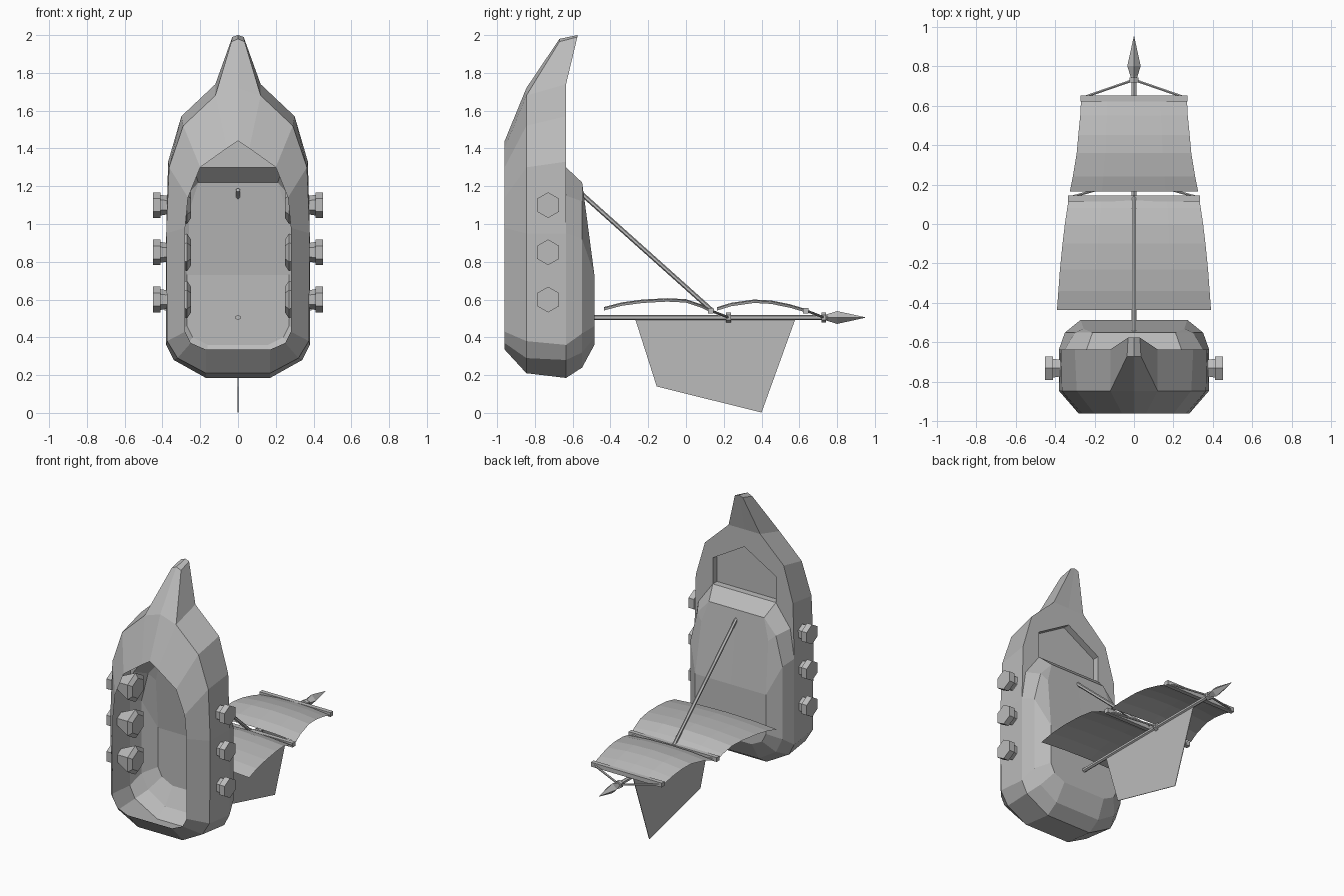
import bpy, bmesh, math
from mathutils import Vector

if "Cube" in bpy.data.objects:
    bpy.data.objects.remove(bpy.data.objects["Cube"])

grey = bpy.data.materials.new("plain grey")
grey.use_nodes = True
grey.diffuse_color = (0.5, 0.5, 0.5, 1)
grey.node_tree.nodes["Principled BSDF"].inputs["Base Color"].default_value = (0.5, 0.5, 0.5, 1)


def make(name, polys, mirror=False):
    """Object from polygons given as point lists; shared points are merged."""
    bm = bmesh.new()
    for poly in polys:
        pts = [Vector(p) for p in poly]
        pts = [p for i, p in enumerate(pts) if (p - pts[i - 1]).length > 1e-5]
        if len(pts) > 2:
            bm.faces.new([bm.verts.new(p) for p in pts])
    if mirror:
        copy = bmesh.ops.duplicate(bm, geom=bm.verts[:] + bm.faces[:])["geom"]
        for v in copy:
            if isinstance(v, bmesh.types.BMVert):
                v.co.x *= -1
    bmesh.ops.remove_doubles(bm, verts=bm.verts[:], dist=1e-4)
    bmesh.ops.recalc_face_normals(bm, faces=bm.faces[:])
    mesh = bpy.data.meshes.new(name)
    bm.to_mesh(mesh)
    bm.free()
    mesh.materials.append(grey)
    ob = bpy.data.objects.new(name, mesh)
    bpy.context.collection.objects.link(ob)
    return ob


def strip(a, b):
    """Quads between two point rows of equal length."""
    return [[a[i], a[i + 1], b[i + 1], b[i]] for i in range(len(a) - 1)]


def lathe(name, origin, axis, profile, sides, turn=0.0):
    """Faceted solid along an axis, from (distance, radius) pairs."""
    axis = Vector(axis).normalized()
    up = Vector((0, 0, 1))
    side = axis.cross(up).normalized()
    up = side.cross(axis)
    rings = []
    for d, r in profile:
        ring = []
        for i in range(sides + 1):
            t = turn + math.tau * (i % sides) / sides
            ring.append(Vector(origin) + axis * d + (up * math.cos(t) + side * math.sin(t)) * r)
        rings.append(ring)
    polys = [q for a, b in zip(rings, rings[1:]) for q in strip(a, b)]
    polys += [rings[0][:-1], rings[-1][:-1]]
    return make(name, polys)


def rod(name, a, b, r, sides=6, turn=0.0):
    a, b = Vector(a), Vector(b)
    return lathe(name, a, b - a, [(0, r), ((b - a).length, r)], sides, turn)


def level(y, pts):
    return [(x, y, z) for x, z in pts]


# Hull half-outlines, from the stern at the bottom up to the bow
keel = level(-.96, [(0, .335), (.17, .335), (.25, .37), (.28, .43), (.28, .98),
                    (.265, 1.14), (.20, 1.30), (.06, 1.40)])
bilge = level(-.845, [(0, .21), (.17, .21), (.32, .29), (.375, .38), (.38, .95),
                      (.365, 1.30), (.29, 1.52), (.12, 1.68)])
gunwale = level(-.635, [(0, .185), (.17, .185), (.34, .28), (.38, .36), (.38, .95),
                        (.37, 1.33), (.30, 1.57), (.12, 1.74)])
coaming = gunwale[:5] + level(-.635, [(.35, 1.15), (.24, 1.30)])
deck_rim = level(-.55, [(0, .24), (.17, .24), (.30, .32), (.35, .42), (.35, .92),
                        (.30, 1.12), (.21, 1.22)])
deck = level(-.485, [(0, .36), (.16, .36), (.24, .40), (.27, .46), (.27, .73)])
deck += [(.255, -.531, 1.08), deck_rim[6]]

polys = strip(keel, bilge) + strip(bilge, gunwale)
polys += strip(coaming, deck_rim) + strip(deck_rim, deck)

# Bow prow
apex, prow = (0, -.96, 1.44), (0, -.845, 1.72)
tip, tip_mid = (.035, -.67, 1.965), (0, -.67, 1.98)
top, top_mid = (.03, -.575, 1.99), (0, -.575, 2.0)
neck = (0, -.635, 1.74)
polys += [[keel[7], apex, prow, bilge[7]], [bilge[7], prow, tip_mid, tip],
          [bilge[7], tip, top, gunwale[7]], [tip, tip_mid, top_mid, top],
          [gunwale[7], top, top_mid, neck]]

# Raised deck panel and its ramp
mid_low, mid_high, ramp = (0, -.485, .73), (0, -.55, 1.22), (0, -.635, 1.30)
polys += [deck[:5] + [mid_low], deck[4:] + [mid_high, mid_low],
          [coaming[6], ramp, mid_high, deck_rim[6]]]

# Foredeck with a sunken well
well = level(-.635, [(0, 1.30), (.24, 1.30), (.24, 1.48), (0, 1.62)])
floor = [(x, -.68, z) for x, y, z in well]
polys += [[gunwale[4], gunwale[5], coaming[6], coaming[5]],
          [gunwale[5], gunwale[6], well[2], well[1]],
          [gunwale[6], gunwale[7], well[2]],
          [gunwale[7], neck, well[3], well[2]], floor] + strip(well, floor)
make("hull", polys, mirror=True)

# Cannons: broad breech inside, flared muzzle outside
barrel = [(.25, .07), (.27, .10), (.38, .05), (.41, .055), (.41, .068), (.45, .068)]
for s, label in ((1, "left"), (-1, "right")):
    for i in range(3):
        lathe(f"cannon_{label}_{i + 1}", (0, -.73, .60 + .25 * i), (s, 0, 0), barrel, 6)

# Mast, spearhead and stay
rod("mast", (0, -.50, .505), (0, .76, .505), .014)
lathe("spearhead", (0, .73, .505), (0, 1, 0), [(0, .012), (.07, .034), (.22, .001)], 4)
rod("stay", (0, -.575, 1.18), (0, .14, .54), .012)

# Yards with braces running to collars on the mast
for name, y, half in (("lower", .13, .335), ("upper", .635, .27)):
    rod(name + "_yard", (-half, y, .54), (half, y, .54), .021, 4, math.pi / 4)
    rod(name + "_collar", (0, y + .082, .505), (0, y + .107, .505), .027)
    for s, label in ((1, "left"), (-1, "right")):
        rod(f"{name}_brace_{label}", (s * (half - .01), y + .005, .54), (0, y + .095, .505), .007)


def sail(name, rows):
    """Billowed cloth from (y, z, half width) rows, sagging at the edges."""
    cols = [-1, -.5, 0, .5, 1]
    grid = [[(u * w, y, z - .018 * u * u) for u in cols] for y, z, w in rows]
    return make(name, [q for a, b in zip(grid, grid[1:]) for q in strip(a, b)])


sail("lower_sail", [(-.435, .56, .39), (-.34, .585, .383), (-.23, .60, .375), (-.10, .607, .362),
                    (0, .602, .35), (.08, .575, .338), (.13, .55, .33)])
sail("upper_sail", [(.165, .56, .325), (.24, .583, .31), (.36, .60, .29), (.45, .595, .282),
                    (.55, .575, .272), (.635, .55, .268)])

# Hanging fin below the mast
fin = [(-.27, .50), (.58, .50), (.40, .002), (-.155, .14)]
left_face, right_face = ([(s * .002, y, z) for y, z in fin] for s in (1, -1))
make("fin", [left_face, right_face] + strip(left_face + left_face[:1], right_face + right_face[:1]))
